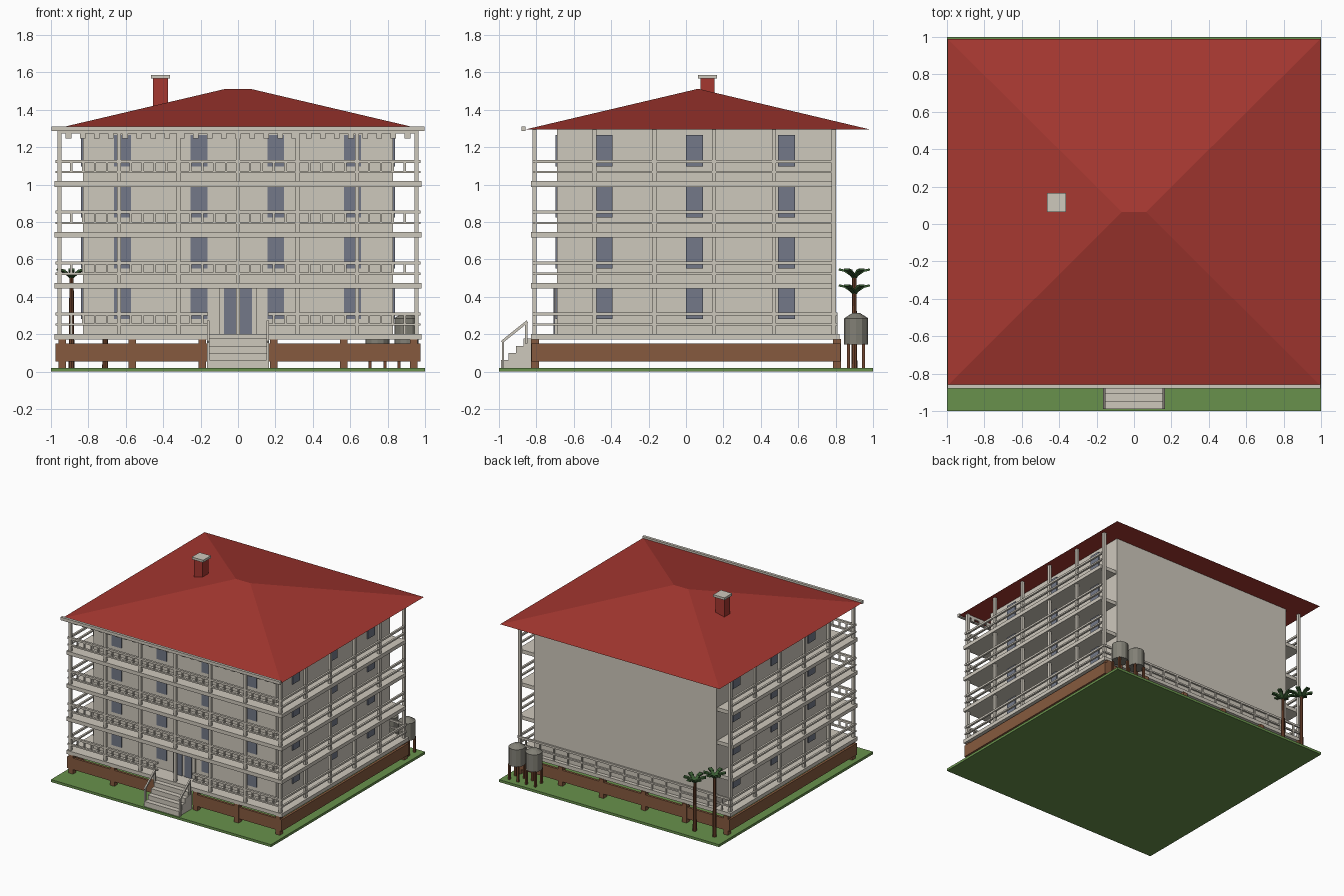
import bpy, bmesh, math
from mathutils import Matrix, Vector

if "Cube" in bpy.data.objects:
    bpy.data.objects.remove(bpy.data.objects["Cube"])


def material(name, rgb):
    m = bpy.data.materials.new(name)
    lin = [((c / 255 + 0.055) / 1.055) ** 2.4 for c in rgb]
    m.diffuse_color = (*lin, 1)
    m.use_nodes = True
    m.node_tree.nodes["Principled BSDF"].inputs["Base Color"].default_value = m.diffuse_color
    return m


CREAM = material("cream", (206, 200, 188))
RED = material("roof red", (165, 55, 48))
GRASS = material("grass green", (104, 145, 76))
BROWN = material("timber brown", (134, 90, 62))
GLASS = material("window grey", (115, 121, 136))
BARK = material("dark bark", (112, 68, 45))
LEAF = material("leaf green", (58, 94, 52))
STEEL = material("tank grey", (130, 128, 118))


class Part:
    """Collects primitives into one mesh object."""
    def __init__(self, name, mat):
        self.name, self.mat, self.bm = name, mat, bmesh.new()

    def box(self, x0, x1, y0, y1, z0, z1):
        m = Matrix.Translation(((x0 + x1) / 2, (y0 + y1) / 2, (z0 + z1) / 2))
        bmesh.ops.create_cube(self.bm, size=1, matrix=m @ Matrix.Diagonal((x1 - x0, y1 - y0, z1 - z0, 1)))

    def beam(self, a, b, w, h):
        a, b = Vector(a), Vector(b)
        d = b - a
        m = Matrix.Translation((a + b) / 2) @ d.to_track_quat('Y', 'Z').to_matrix().to_4x4()
        bmesh.ops.create_cube(self.bm, size=1, matrix=m @ Matrix.Diagonal((w, d.length, h, 1)))

    def cone(self, x, y, z0, z1, r0, r1, n=8):
        bmesh.ops.create_cone(self.bm, cap_ends=True, segments=n, radius1=r0, radius2=r1, depth=z1 - z0,
                              matrix=Matrix.Translation((x, y, (z0 + z1) / 2)))

    def finish(self):
        bmesh.ops.recalc_face_normals(self.bm, faces=self.bm.faces)
        me = bpy.data.meshes.new(self.name)
        self.bm.to_mesh(me)
        self.bm.free()
        me.materials.append(self.mat)
        ob = bpy.data.objects.new(self.name, me)
        bpy.context.collection.objects.link(ob)
        return ob


FLOORS = [0.2 + 0.272 * i for i in range(4)]
FRONT, BACK, SIDE = -0.81, 0.79, 0.955

# Lawn and main block
p = Part("lawn", GRASS)
p.box(-1, 1, -1, 1, 0, 0.02)
p.finish()
p = Part("house_walls", CREAM)
p.box(-0.83, 0.83, -0.69, BACK, 0.19, 1.295)
p.finish()

# Floor slabs, the lowest one reaching a little past the back wall
p = Part("floor_slabs", CREAM)
for i, z in enumerate(FLOORS):
    p.box(-0.98, 0.98, -0.83, 0.82 if i == 0 else 0.78, z - 0.028, z + 0.002)
p.finish()

# Raised base: boards and piers
p = Part("base_boards", BROWN)
for s in (-1, 1):
    p.box(min(s * 0.165, s * 0.975), max(s * 0.165, s * 0.975), -0.825, -0.805, 0.055, 0.15)
    p.box(s * 0.965 - 0.01, s * 0.965 + 0.01, -0.825, 0.825, 0.055, 0.15)
p.box(-0.975, 0.975, 0.805, 0.825, 0.055, 0.15)
p.finish()
p = Part("base_piers", BROWN)
for x in (-0.94, -0.565, -0.19, 0.19, 0.565, 0.94):
    for y in (-0.807, 0.807):
        p.box(x - 0.02, x + 0.02, y - 0.021, y + 0.021, 0.02, 0.175)
p.finish()

# Gallery posts
p = Part("gallery_posts", CREAM)
front_x = [SIDE * i / 3 for i in range(-3, 4)]
side_y = [FRONT + 0.32 * i for i in range(1, 6)]
spots = [(x, FRONT) for x in front_x] + [(s * SIDE, y) for s in (-1, 1) for y in side_y]
for x, y in spots:
    p.box(x - 0.011, x + 0.011, y - 0.011, y + 0.011, 0.2, 1.295)
p.finish()

# Gallery rails and balusters
p = Part("gallery_rails", CREAM)
b = Part("balusters", CREAM)
for i, z in enumerate(FLOORS):
    spans = [(-0.975, -0.16), (0.16, 0.975)] if i == 0 else [(-0.975, 0.975)]
    for h, t in ((0.045, 0.012), (0.1, 0.016)):
        for x0, x1 in spans:
            p.box(x0, x1, FRONT - 0.012, FRONT + 0.006, z + h, z + h + t)
        for s in (-1, 1):
            p.box(s * 0.965 - 0.008, s * 0.965 + 0.008, -0.82, 0.80 if i == 0 else 0.78, z + h, z + h + t)
        if i == 0:
            p.box(-0.965, 0.965, 0.797, 0.811, z + h, z + h + t)
    for k in range(-14, 15):
        x = k * SIDE / 15
        if i or abs(x) > 0.16:
            b.box(x - 0.006, x + 0.006, FRONT - 0.008, FRONT + 0.004, z + 0.045, z + 0.11)
for k in range(-7, 8):
    x = k * SIDE / 7.5
    b.box(x - 0.006, x + 0.006, 0.798, 0.81, 0.2, 0.31)
p.finish()
b.finish()

# Windows on the front and both sides
p = Part("windows", GLASS)
for z in FLOORS:
    for x in (-0.617, -0.208, 0.202, 0.612):
        p.box(x - 0.045, x + 0.045, -0.698, -0.689, z + 0.08, z + 0.25)
    for y in (-0.44, 0.045, 0.537):
        for s in (-1, 1):
            p.box(s * 0.834 - 0.005, s * 0.834 + 0.005, y - 0.046, y + 0.046, z + 0.08, z + 0.25)
p.finish()

# Entrance
p = Part("door_surround", CREAM)
p.box(-0.1, 0.1, -0.702, -0.688, 0.2, 0.47)
p.finish()
p = Part("door_panes", GLASS)
for s in (-1, 1):
    p.box(s * 0.043 - 0.031, s * 0.043 + 0.031, -0.709, -0.701, 0.202, 0.45)
p.finish()

# Front steps with handrails
p = Part("front_steps", CREAM)
for i in range(4):
    p.box(-0.155, 0.155, -0.99 + 0.04 * i, -0.82, 0.02, 0.062 + 0.038 * i)
p.finish()
p = Part("step_handrails", CREAM)
for s in (-1, 1):
    x = s * 0.159
    p.beam((x, -0.985, 0.158), (x, -0.848, 0.268), 0.012, 0.014)
    p.box(x - 0.006, x + 0.006, -0.984, -0.972, 0.02, 0.165)
    p.box(x - 0.006, x + 0.006, -0.86, -0.848, 0.15, 0.262)
p.finish()

# Hipped roof with flat soffit
p = Part("roof", RED)
V = p.bm.verts.new
e = [V(c) for c in ((-0.997, -0.865, 1.293), (0.997, -0.865, 1.293), (0.997, 0.99, 1.293), (-0.997, 0.99, 1.293))]
r0, r1 = V((-0.065, 0.065, 1.512)), V((0.065, 0.065, 1.512))
for f in ((e[0], e[1], r1, r0), (e[1], e[2], r1), (e[2], e[3], r0, r1), (e[3], e[0], r0), e[::-1]):
    p.bm.faces.new(f)
p.finish()

# Front fascia and hanging trim
p = Part("fascia", CREAM)
p.box(-0.997, 0.997, -0.88, -0.858, 1.285, 1.31)
p.finish()
p = Part("hanging_trim", CREAM)
p.box(-0.96, 0.96, -0.817, -0.805, 1.272, 1.294)
for k in range(-12, 13):
    x = k * 0.0755
    p.box(x - 0.015, x + 0.015, -0.817, -0.805, 1.245, 1.29)
p.finish()

# Chimney
p = Part("chimney", RED)
p.box(-0.455, -0.375, 0.077, 0.153, 1.36, 1.568)
p.finish()
p = Part("chimney_cap", CREAM)
p.box(-0.465, -0.363, 0.065, 0.165, 1.566, 1.585)
p.finish()

# Water tanks on legs
p = Part("water_tanks", STEEL)
b = Part("tank_legs", BARK)
for x in (0.9, 0.745):
    y = 0.91
    p.cone(x, y, 0.145, 0.285, 0.064, 0.064, 12)
    p.cone(x, y, 0.285, 0.312, 0.064, 0.022, 12)
    for dx in (-0.04, 0.04):
        for dy in (-0.04, 0.04):
            b.box(x + dx - 0.008, x + dx + 0.008, y + dy - 0.008, y + dy + 0.008, 0.02, 0.148)
p.finish()
b.finish()

# Palms
p = Part("palm_trunks", BARK)
b = Part("palm_leaves", LEAF)
for x, top in ((-0.89, 0.505), (-0.71, 0.42)):
    p.cone(x, 0.9, 0.02, top + 0.01, 0.016, 0.011)
    for k in range(6):
        a = math.radians(60 * k + 30)
        d = Vector((math.cos(a), math.sin(a), 0))
        c = Vector((x, 0.9, top))
        mid = c + d * 0.05 + Vector((0, 0, 0.033))
        b.beam(c, mid, 0.026, 0.012)
        b.beam(mid - d * 0.004, mid + d * 0.033 + Vector((0, 0, 0.008)), 0.03, 0.012)
p.finish()
b.finish()
